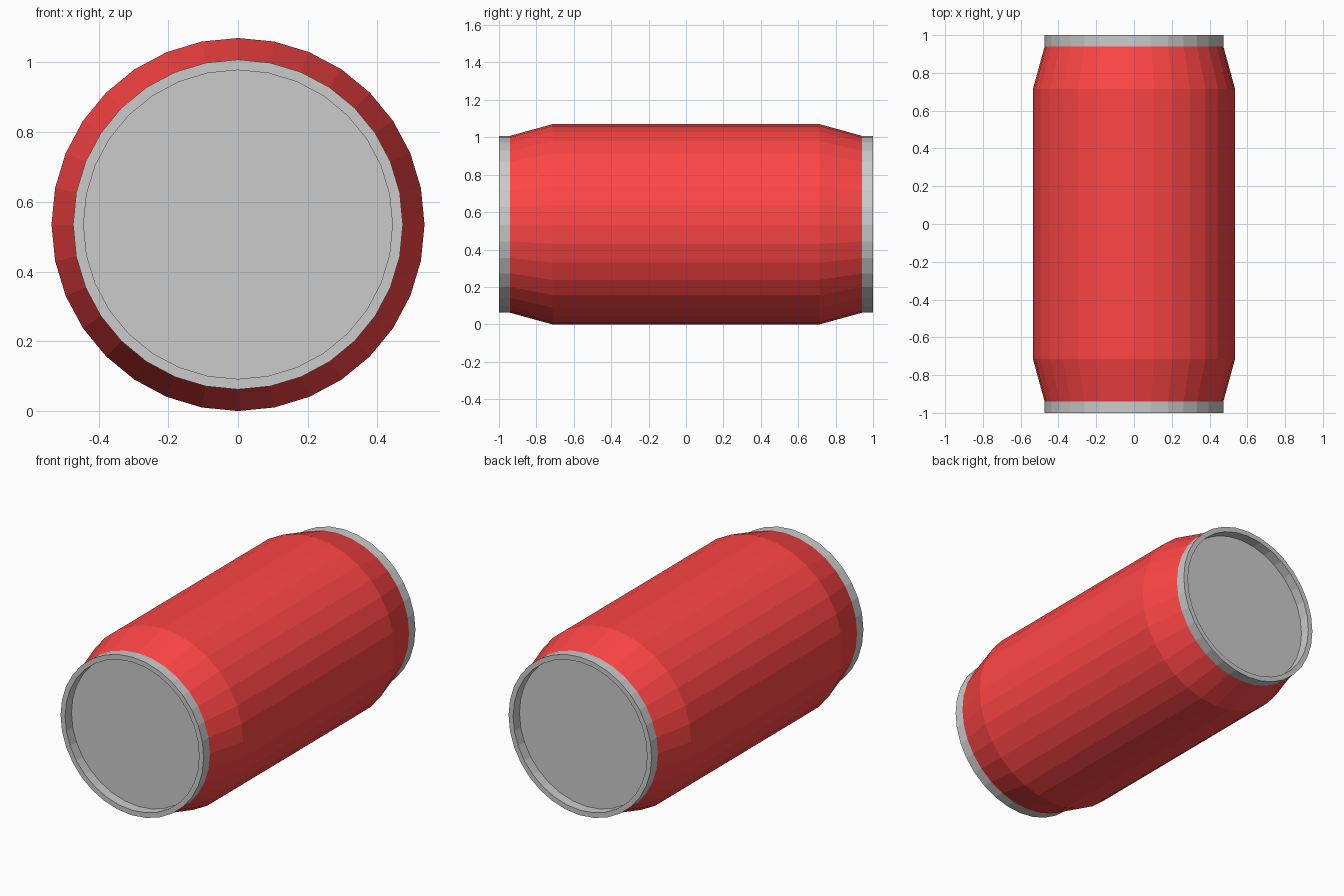
import bpy, bmesh
from math import sin, cos, tau

if "Cube" in bpy.data.objects:
    bpy.data.objects.remove(bpy.data.objects["Cube"])

SIDES = 32
R_BODY, R_RIM, R_LID = 0.535, 0.473, 0.443
Y_TAPER, Y_NECK, Y_END = 0.715, 0.94, 1.0


def lathe(name, profile, cap_last=False):
    """Spin (radius, y) points around the can's lengthwise axis."""
    bm = bmesh.new()
    rings = []
    for r, y in profile:
        rings.append([bm.verts.new((r * sin(tau * i / SIDES), y,
                                    R_BODY + r * cos(tau * i / SIDES)))
                      for i in range(SIDES)])
    for a, b in zip(rings, rings[1:]):
        for i in range(SIDES):
            j = (i + 1) % SIDES
            bm.faces.new((a[i], a[j], b[j], b[i]))
    if cap_last:
        bm.faces.new(rings[-1])
    bmesh.ops.recalc_face_normals(bm, faces=bm.faces)
    # Make open shells face outward from the can's axis
    side = bm.faces[0] if not hasattr(bm.faces, "ensure_lookup_table") else None
    bm.faces.ensure_lookup_table()
    side = bm.faces[0]
    c = side.calc_center_median()
    if side.normal.x * c.x + side.normal.z * (c.z - R_BODY) < 0:
        bmesh.ops.reverse_faces(bm, faces=bm.faces)
    mesh = bpy.data.meshes.new(name)
    bm.to_mesh(mesh)
    bm.free()
    obj = bpy.data.objects.new(name, mesh)
    bpy.context.collection.objects.link(obj)
    return obj


# Red can body with tapered shoulders
red = bpy.data.materials.new("red_paint")
red.diffuse_color = (1.0, 0.06, 0.06, 1)
red.use_nodes = True
red.node_tree.nodes["Principled BSDF"].inputs["Base Color"].default_value = red.diffuse_color
body = lathe("can_body", [(R_RIM, -Y_NECK), (R_BODY, -Y_TAPER),
                          (R_BODY, Y_TAPER), (R_RIM, Y_NECK)])
body.data.materials.append(red)

# Bare metal rim and recessed lid at each end
for name, s in (("front_lid", -1), ("back_lid", 1)):
    lathe(name, [(R_RIM, s * Y_NECK), (R_RIM, s * Y_END),
                 (R_LID, s * Y_END), (R_LID, s * Y_NECK)], cap_last=True)
